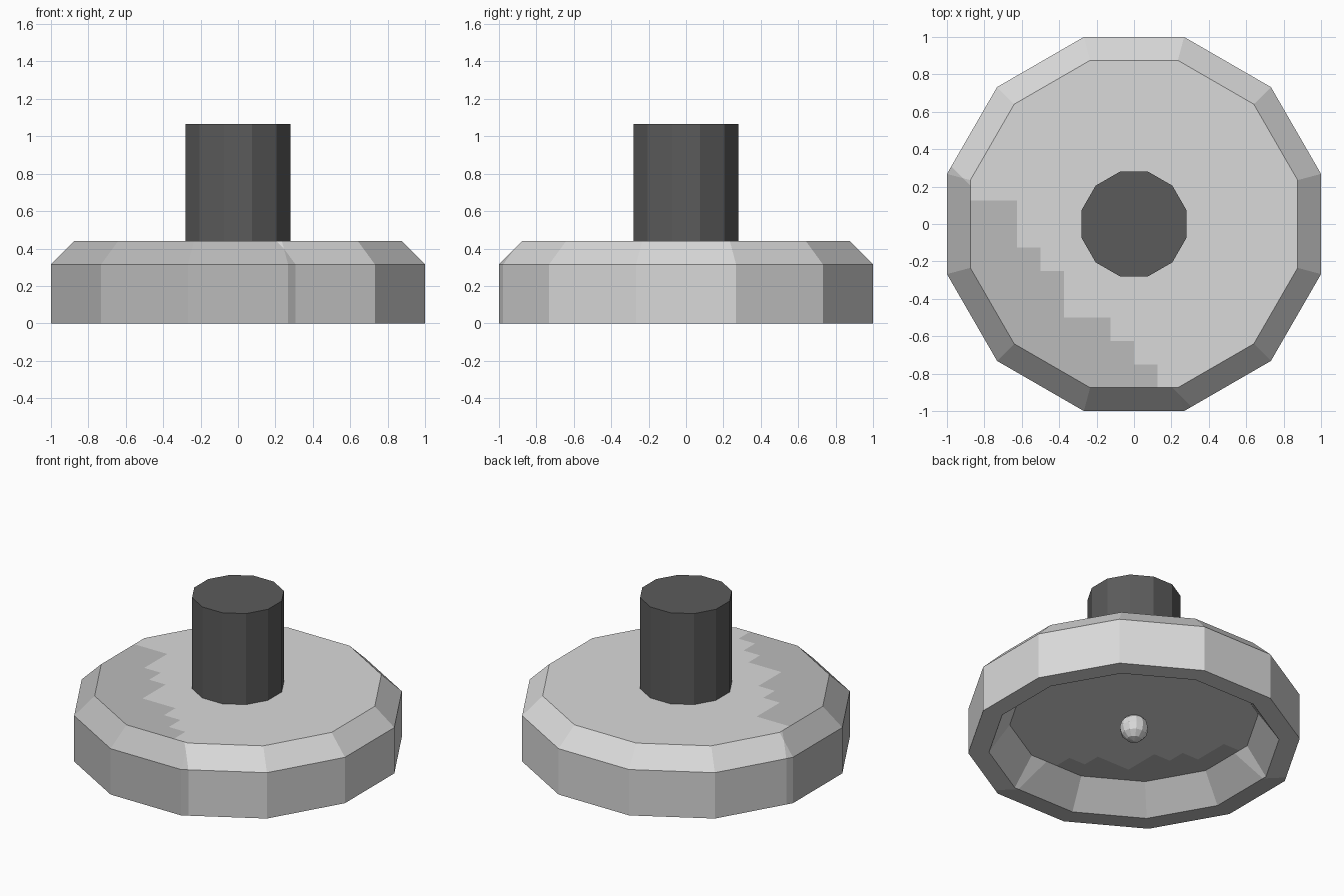
import bpy, bmesh, math
from mathutils import Vector, Matrix

if "Cube" in bpy.data.objects:
    bpy.data.objects.remove(bpy.data.objects["Cube"])

SIDES = 12


def material(name, v):
    m = bpy.data.materials.new(name)
    m.diffuse_color = (v, v, v, 1)
    m.use_nodes = True
    m.node_tree.nodes["Principled BSDF"].inputs["Base Color"].default_value = m.diffuse_color
    return m


LIGHT = material("light_grey", 0.70)
SHADE = material("mid_grey", 0.50)
DARK = material("dark_grey", 0.105)


def ring(bm, apothem, z):
    r = apothem / math.cos(math.pi / SIDES)
    return [bm.verts.new((r * math.cos(math.radians(15 + 30 * i)),
                          r * math.sin(math.radians(15 + 30 * i)), z)) for i in range(SIDES)]


def lathe(bm, profile):
    rings = [ring(bm, a, z) for a, z in profile]
    for lo, hi in zip(rings, rings[1:]):
        for i in range(SIDES):
            j = (i + 1) % SIDES
            bm.faces.new((lo[i], lo[j], hi[j], hi[i]))
    bm.faces.new(rings[0][::-1])
    bm.faces.new(rings[-1])
    bmesh.ops.recalc_face_normals(bm, faces=bm.faces[:])


def finish(name, bm, mats):
    me = bpy.data.meshes.new(name)
    bm.normal_update()
    bm.to_mesh(me)
    bm.free()
    for m in mats:
        me.materials.append(m)
    ob = bpy.data.objects.new(name, me)
    bpy.context.collection.objects.link(ob)
    return ob


def cut(bm, test, point, normal):
    faces = [f for f in bm.faces if test(f)]
    geom = set(faces)
    for f in faces:
        geom.update(f.edges)
        geom.update(f.verts)
    bmesh.ops.bisect_plane(bm, geom=list(geom), plane_co=point, plane_no=normal)
    bm.normal_update()


# Cap: bevelled twelve-sided disc, hollow underneath
bm = bmesh.new()
lathe(bm, [(0.75, 0.19), (0.875, 0), (1, 0), (1, 0.315), (0.875, 0.44)])


def is_plate(f):  # top face and ceiling of the hollow
    return abs(f.normal.z) > 0.99 and f.calc_center_median().z > 0.1


# Stepped edge of the darker patch on the flat plates
steps = [(-0.625, 0.125), (-0.5, -0.125), (-0.375, -0.25),
         (-0.125, -0.5), (0, -0.625), (0.125, -0.75)]
for a, b in steps:
    cut(bm, is_plate, Vector((a, 0, 0)), Vector((1, 0, 0)))
    cut(bm, is_plate, Vector((0, b, 0)), Vector((0, 1, 0)))
# Straight diagonal edge of the patch on the walls and rim
cut(bm, lambda f: not is_plate(f), Vector((-0.335, -0.335, 0)), Vector((1, 1, 0)).normalized())

for f in bm.faces:
    c = f.calc_center_bounds()
    if is_plate(f):
        shaded = any(c.x < a and c.y < b for a, b in steps)
    else:
        shaded = c.x + c.y < -0.67
    f.material_index = int(shaded)
finish("cap", bm, [LIGHT, SHADE])

# Stem on top
bm = bmesh.new()
lathe(bm, [(0.28, 0.43), (0.28, 1.065)])
finish("stem", bm, [DARK])

# Small rounded stud inside the hollow
bm = bmesh.new()
bmesh.ops.create_uvsphere(bm, u_segments=12, v_segments=6, radius=0.09,
                          matrix=Matrix.Translation((0, 0, 0.125)))
finish("stud", bm, [LIGHT])
